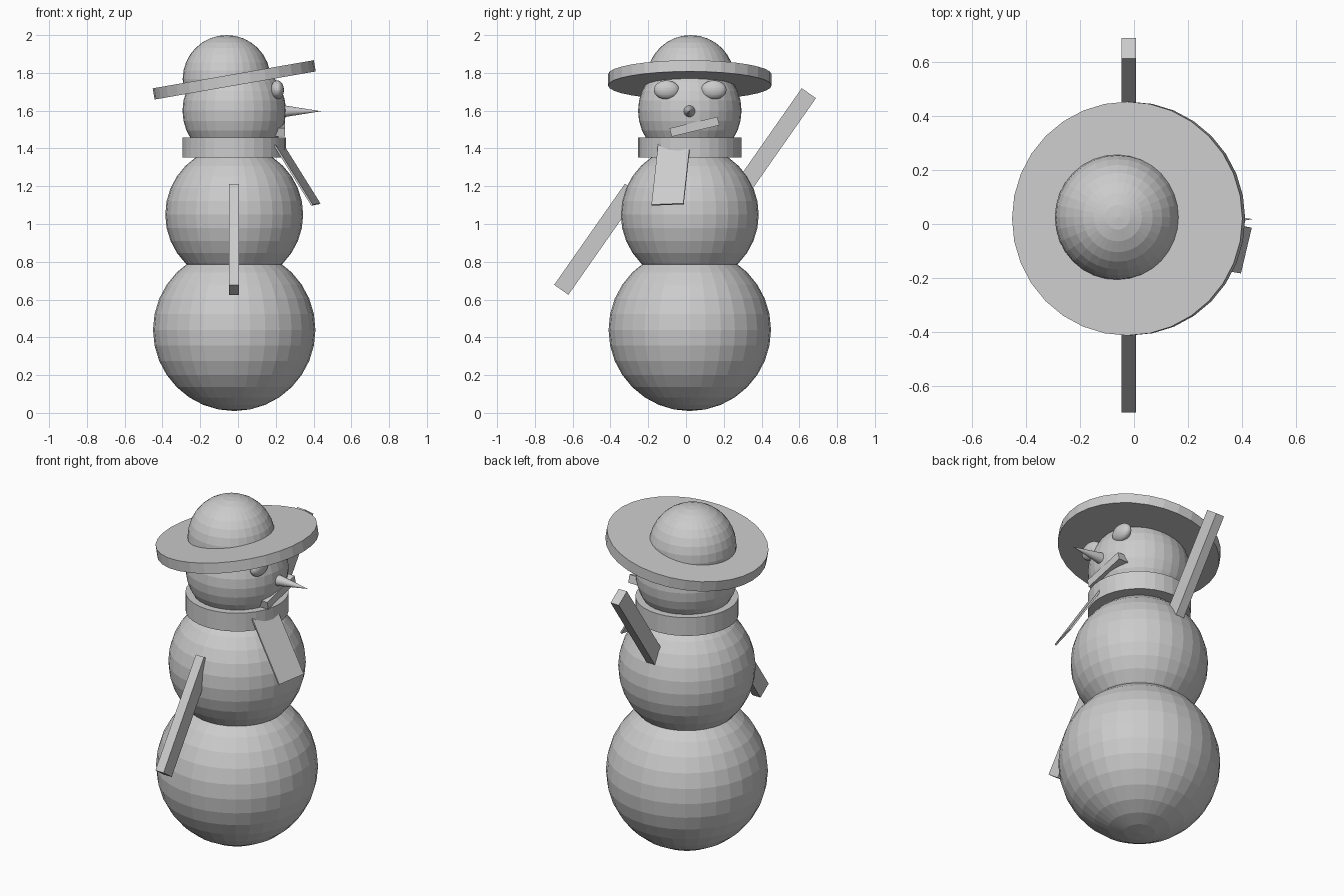
import bpy, math
from mathutils import Matrix, Vector

if "Cube" in bpy.data.objects:
    bpy.data.objects.remove(bpy.data.objects["Cube"])

CX, CY = -0.02, 0.02          # axis of the body

grey = bpy.data.materials.new("plain_grey")
grey.diffuse_color = (0.6, 0.6, 0.6, 1)
grey.use_nodes = True
grey.node_tree.nodes["Principled BSDF"].inputs["Base Color"].default_value = grey.diffuse_color


def finish(name):
    ob = bpy.context.object
    ob.name = name
    ob.data.materials.append(grey)
    return ob


def ball(name, loc, scale):
    bpy.ops.mesh.primitive_uv_sphere_add(segments=32, ring_count=16, radius=1, location=loc)
    ob = finish(name)
    ob.scale = scale
    return ob


def disc(name, loc, radius, depth, rot=(0, 0, 0)):
    bpy.ops.mesh.primitive_cylinder_add(vertices=32, radius=radius, depth=depth,
                                        location=loc, rotation=rot)
    return finish(name)


def box(name, loc, size, rot=(0, 0, 0)):
    bpy.ops.mesh.primitive_cube_add(size=1, location=loc, rotation=rot)
    ob = finish(name)
    ob.scale = size
    return ob


# Snowballs
for name, z, r in (("lower_body", 0.44, 0.43), ("upper_body", 1.05, 0.365), ("head", 1.6, 0.274)):
    ball(name, (CX, CY, z), (r, r, r))

# Hat: round crown and tilted brim
ball("hat_crown", (-0.06, 0.025, 1.767), (0.233, 0.233, 0.233))
disc("hat_brim", (CX, CY, 1.763), 0.433, 0.06, (0, math.radians(-9.9), 0))

# Scarf band
disc("scarf_band", (CX, CY, 1.405), 0.274, 0.107)

# Scarf tail: thin slanted plate hanging from the band
low_a, low_b = Vector((0.392, -0.182, 1.10)), Vector((0.432, -0.013, 1.107))
up = Vector((-0.2, 0.035, 0.32))
across = low_b - low_a
normal = across.cross(up).normalized()
tail = box("scarf_tail", (0, 0, 0), (1, 1, 1))
basis = Matrix((across, up, normal * 0.01)).transposed().to_4x4()
tail.data.transform(Matrix.Translation((low_a + low_b + up) / 2) @ basis)

# Eyes
for name, y in (("right_eye", -0.103), ("left_eye", 0.147)):
    ball(name, (0.208, y, 1.71), (0.035, 0.067, 0.05))

# Nose
bpy.ops.mesh.primitive_cone_add(vertices=32, radius1=0.035, radius2=0, depth=0.22,
                                location=(0.33, 0.018, 1.597), rotation=(0, math.pi / 2, 0))
finish("nose")

# Mouth
box("mouth", (0.22, 0.045, 1.515), (0.06, 0.26, 0.046), (math.radians(13.5), 0, 0))

# Arms: one lowered, one raised
lean = math.radians(-35)
box("lowered_arm", (CX, -0.473, 0.919), (0.053, 0.092, 0.653), (lean, 0, 0))
box("raised_arm", (CX, 0.463, 1.425), (0.053, 0.092, 0.653), (lean, 0, 0))
